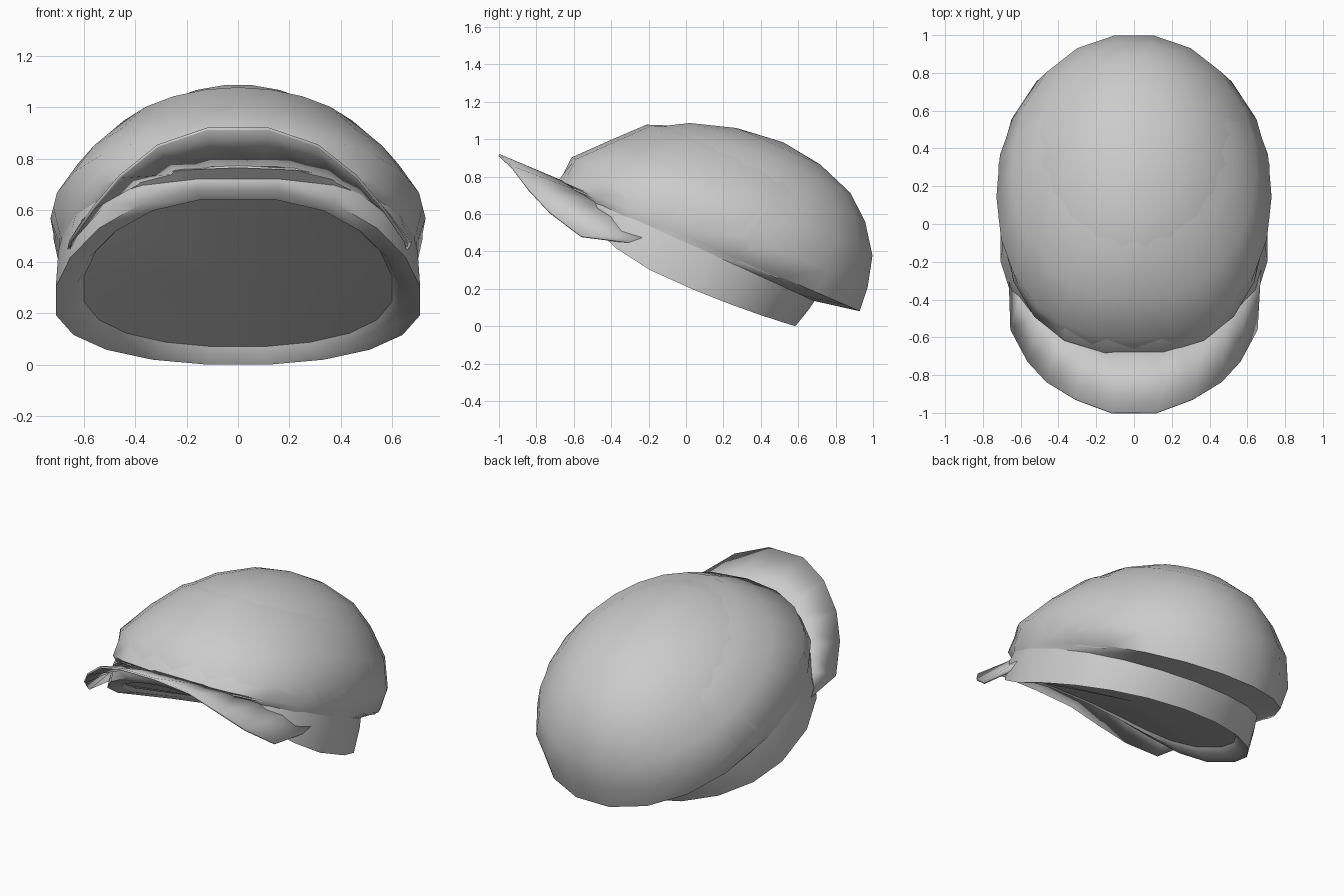
import bpy, bmesh, math
from mathutils import Vector

old = bpy.data.objects.get("Cube")
if old:
    bpy.data.objects.remove(old)

grey = bpy.data.materials.new("plain grey cloth")
grey.use_nodes = True
COLOUR = (0.6, 0.6, 0.6, 1)
grey.diffuse_color = COLOUR
grey.node_tree.nodes["Principled BSDF"].inputs["Base Color"].default_value = COLOUR

# Tilted frame of the cap: u runs back and down, h runs up out of the rim
TILT = math.radians(23.5)
ORIGIN = Vector((0, 0.125, 0.43))
U_AXIS = Vector((0, math.cos(TILT), -math.sin(TILT)))
H_AXIS = Vector((0, math.sin(TILT), math.cos(TILT)))
SEGMENTS = 20


def place(x, u, h):
    return ORIGIN + Vector((x, 0, 0)) + U_AXIS * u + H_AXIS * h


def ring_point(a, h_front, h_side, h_back, u_front, u_back, width, grow=0):
    """Point of an oval ring; its front is squarish low down and pointed high up."""
    s, c = math.sin(a), math.cos(a)
    power = 0.81 + 0.5 * max(h_side, 0) if s < 0 else 0.97
    mid, half = (u_front + u_back) / 2, (u_back - u_front) / 2 * 1.01
    x = math.copysign(abs(c) ** power, c) * (width + grow)
    u = mid + math.copysign(abs(s) ** power, s) * (half + grow)
    h = h_side + ((h_back if s > 0 else h_front) - h_side) * s * s
    return place(x, u, h + grow)


def make_object(name, rows, closed, apex=None, angle=50, thickness=0):
    """Skin a list of point rows, optionally closing the last one to a point."""
    bm = bmesh.new()
    grid = [[bm.verts.new(p) for p in row] for row in rows]
    n = len(grid[0])
    steps = range(n if closed else n - 1)
    for low, high in zip(grid, grid[1:]):
        for i in steps:
            j = (i + 1) % n
            bm.faces.new((low[i], low[j], high[j], high[i]))
    if apex is not None:
        tip = bm.verts.new(apex)
        for i in steps:
            bm.faces.new((grid[-1][i], grid[-1][(i + 1) % n], tip))
    bmesh.ops.recalc_face_normals(bm, faces=bm.faces)
    mesh = bpy.data.meshes.new(name)
    bm.to_mesh(mesh)
    bm.free()
    mesh.materials.append(grey)
    obj = bpy.data.objects.new(name, mesh)
    bpy.context.collection.objects.link(obj)
    bpy.ops.object.select_all(action="DESELECT")
    obj.select_set(True)
    bpy.context.view_layer.objects.active = obj
    bpy.ops.object.shade_smooth_by_angle(angle=math.radians(angle))
    if thickness:
        solid = obj.modifiers.new("thickness", "SOLIDIFY")
        solid.thickness = thickness
        solid.offset = 0
    return obj


ANGLES = [math.tau * (i + 0.5) / SEGMENTS for i in range(SEGMENTS)]

# Crown: folded-under hem, rim, then rings up to the apex
levels = [(0, -0.88, 0.878, 0.7), (0.13, -0.845, 0.867, 0.725),
          (0.3, -0.69, 0.822, 0.645), (0.45, -0.55, 0.714, 0.515),
          (0.56, -0.36, 0.58, 0.385), (0.635, -0.12, 0.37, 0.21)]
dome = [(h, h, h, f, b, w) for h, f, b, w in levels]
hem = (-0.03, -0.04, -0.05, -0.8, 0.62, 0.69)
make_object("crown", [[ring_point(a, *r) for a in ANGLES] for r in [hem] + dome],
            True, place(0, 0.14, 0.665))

# Front panel: a puffed layer whose edges sink into the crown
PANEL_STEPS = 16
panel = []
for k, r in enumerate(dome[:5]):
    row = []
    for i in range(PANEL_STEPS + 1):
        t = i / PANEL_STEPS
        puff = 0.016 * math.sin(math.pi * t) ** 0.5 - 0.006
        if k in (0, 4):
            puff = -0.015
        row.append(ring_point(math.pi * (0.85 + 1.3 * t), *r, grow=puff))
    panel.append(row)
make_object("front_panel", panel, False)

# Headband: flares down the sides, then turns in to a shallow lining
band = [(0.02, 0.02, -0.02, -0.8, 0.64, 0.68), (-0.03, -0.1, -0.1, -0.8, 0.625, 0.705),
        (-0.06, -0.25, -0.21, -0.77, 0.594, 0.715), (-0.08, -0.225, -0.185, -0.725, 0.565, 0.63),
        (-0.07, -0.195, -0.155, -0.715, 0.545, 0.605)]
make_object("headband", [[ring_point(a, *r) for a in ANGLES] for r in band],
            True, place(0, -0.1, -0.12), angle=40)

# Visor: half of each edge, mirrored across the middle
outer = [(0.12, -1, 0.915), (0.31, -0.93, 0.85), (0.46, -0.84, 0.73),
         (0.56, -0.73, 0.61), (0.65, -0.56, 0.48), (0.66, -0.22, 0.435)]
inner = [(0.1, -0.62, 0.755), (0.24, -0.6, 0.745), (0.38, -0.55, 0.71),
         (0.49, -0.46, 0.655), (0.59, -0.36, 0.575), (0.67, -0.2, 0.47)]


def mirrored(half):
    return [Vector((-x, y, z)) for x, y, z in reversed(half)] + [Vector(p) for p in half]


make_object("visor", [mirrored(outer), mirrored(inner)], False, angle=40, thickness=0.012)
